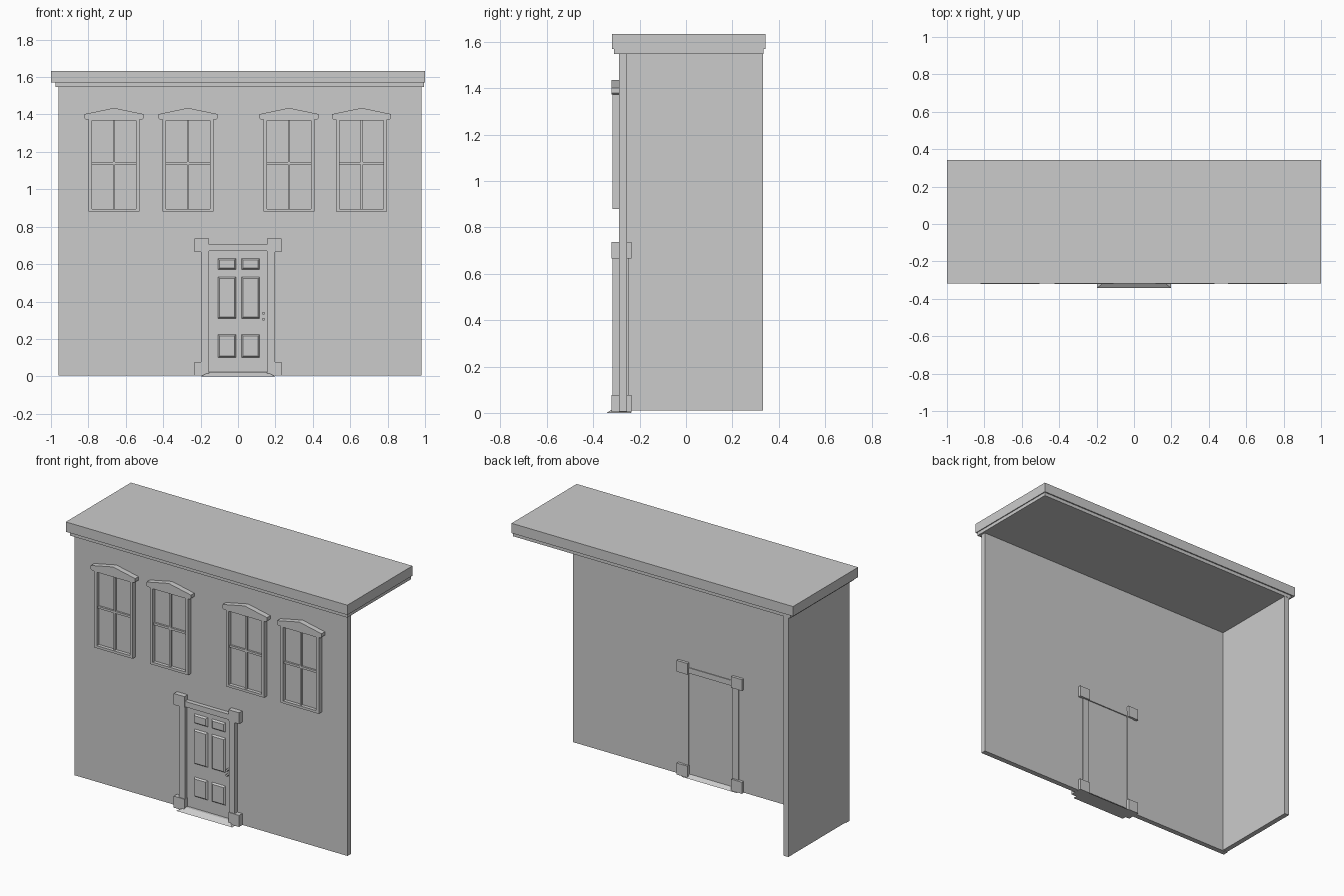
import bpy, bmesh, math

if "Cube" in bpy.data.objects:
    bpy.data.objects.remove(bpy.data.objects["Cube"])


def finish(name, bm):
    bmesh.ops.recalc_face_normals(bm, faces=bm.faces)
    me = bpy.data.meshes.new(name)
    bm.to_mesh(me)
    bm.free()
    ob = bpy.data.objects.new(name, me)
    bpy.context.collection.objects.link(ob)
    return ob


def box(name, x0, x1, y0, y1, z0, z1):
    return profile(name, [(x0, z0), (x1, z0), (x1, z1), (x0, z1)], y0, y1)


def profile(name, pts, y0, y1):
    """Extrude an outline in x, z from y0 to y1."""
    bm = bmesh.new()
    f = bm.faces.new([bm.verts.new((x, y0, z)) for x, z in pts])
    ext = bmesh.ops.extrude_face_region(bm, geom=[f])
    for g in ext["geom"]:
        if isinstance(g, bmesh.types.BMVert):
            g.co.y = y1
    return finish(name, bm)


def loft(name, rings):
    """Capped solid between two four-point rings."""
    bm = bmesh.new()
    a, b = [[bm.verts.new(p) for p in r] for r in rings]
    bm.faces.new(a)
    bm.faces.new(b)
    for i in range(4):
        j = (i + 1) % 4
        bm.faces.new((a[i], a[j], b[j], b[i]))
    return finish(name, bm)


# Walls: front with doorway notch, and the one side wall
DX, DTOP = 0.157, 0.67
FRONT, BACK = -0.288, -0.254
profile("front_wall", [(-0.96, 0.005), (-DX, 0.005), (-DX, DTOP), (DX, DTOP),
                       (DX, 0.005), (0.98, 0.005), (0.98, 1.55), (-0.96, 1.55)], FRONT, BACK)
box("side_wall", -0.96, -0.927, BACK, 0.333, 0.01, 1.55)

# Roof slab and stepped cornice
box("cornice", -0.976, 0.994, -0.31, 0.334, 1.548, 1.57)
box("roof", -1, 1, -0.319, 0.342, 1.57, 1.633)

# Windows: glass, frame, bars, peaked crown
for i, cx in enumerate((-0.663, -0.267, 0.273, 0.661)):
    w, z0, z1, y0 = 0.136, 0.88, 1.376, -0.318
    tag = f"window_{i + 1}_"
    box(tag + "glass", cx - w, cx + w, -0.296, FRONT, z0, z1)
    for s, side in ((-1, "left"), (1, "right")):
        a, b = sorted((cx + s * w, cx + s * (w - 0.019)))
        box(tag + side + "_stile", a, b, y0, FRONT, z0, z1)
    for part, a, b, y in (("sill", z0, z0 + 0.016, y0), ("head", z1 - 0.008, z1, y0),
                          ("middle_rail", 1.132, 1.146, -0.308)):
        box(tag + part, cx - w + 0.019, cx + w - 0.019, y, FRONT, a, b)
    box(tag + "bar", cx - 0.006, cx + 0.006, -0.308, FRONT, z0 + 0.016, z1 - 0.008)
    half = [(0.158, 1.402), (0.158, 1.38), (0.15, 1.373), (0.138, 1.373), (0.13, 1.376)]
    outline = [(cx, 1.435)] + [(cx + x, z) for x, z in half]
    outline += [(cx - x, z) for x, z in reversed(half)]
    profile(tag + "crown", outline, -0.322, FRONT)

# Door surround: posts, lintel, corner blocks
for s, side in ((-1, "left"), (1, "right")):
    a, b = sorted((s * DX, s * 0.198))
    box(side + "_door_post", a, b, -0.316, -0.249, 0.07, 0.70)
    a, b = sorted((s * (DX - 0.001), s * 0.232))
    box(side + "_base_block", a, b, -0.321, -0.236, 0.004, 0.078)
    box(side + "_top_block", a, b, -0.321, -0.236, 0.665, 0.737)
box("door_lintel", -DX, DX, -0.316, -0.249, DTOP, 0.705)

# Sloped threshold
loft("threshold", [
    [(-0.198, -0.342, 0), (0.198, -0.342, 0), (0.198, -0.234, 0), (-0.198, -0.234, 0)],
    [(-DX, -0.31, 0.022), (DX, -0.31, 0.022), (DX, -0.262, 0.022), (-DX, -0.262, 0.022)]])

# Door leaf with raised bevelled panels
DY = -0.291
box("door", -DX, DX, DY, -0.256, 0.02, DTOP)
for cx, col in ((-0.059, "left"), (0.068, "right")):
    for z0, z1, row in ((0.10, 0.224, "lower"), (0.31, 0.532, "middle"), (0.57, 0.63, "upper")):
        def ring(inset, y):
            w = 0.048 - inset
            return [(cx - w, y, z0 + inset), (cx + w, y, z0 + inset),
                    (cx + w, y, z1 - inset), (cx - w, y, z1 - inset)]
        loft(f"{row}_{col}_door_panel", [ring(0, DY), ring(0.008, DY - 0.01)])

# Door knob and lock
for name, z in (("door_knob", 0.305), ("door_lock", 0.337)):
    bpy.ops.mesh.primitive_cylinder_add(vertices=12, radius=0.008, depth=0.022,
                                        location=(0.137, DY - 0.01, z),
                                        rotation=(math.pi / 2, 0, 0))
    bpy.context.object.name = name
    bpy.ops.object.shade_smooth_by_angle()
